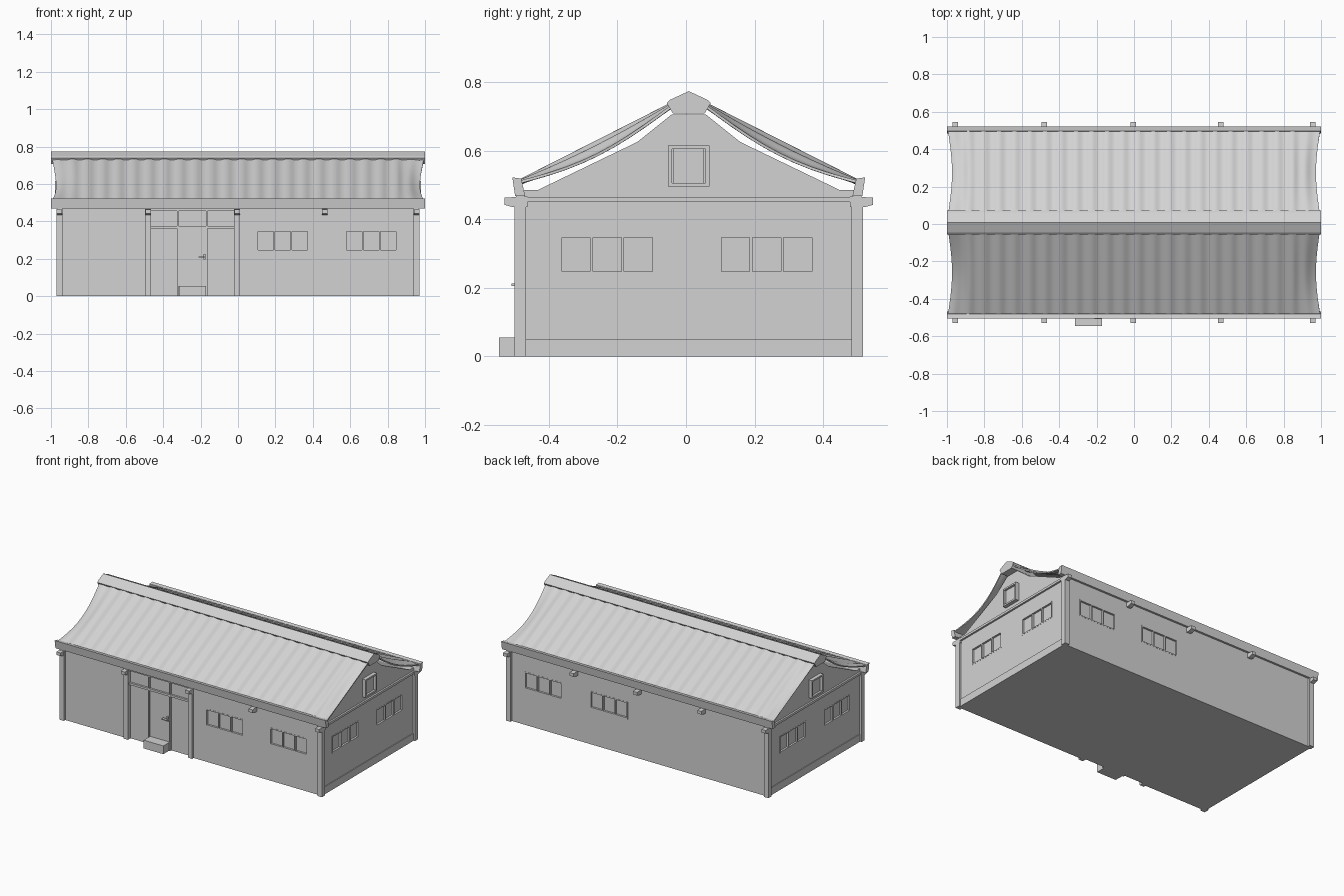
import bpy, bmesh, math
from mathutils import Vector

if "Cube" in bpy.data.objects:
    bpy.data.objects.remove(bpy.data.objects["Cube"], do_unlink=True)

YC = 0.008          # centre line of the building
WX, WY = 0.955, 0.492   # half size of the wall block

grey = bpy.data.materials.new("plain_grey")
grey.use_nodes = True
grey.diffuse_color = (0.65, 0.65, 0.65, 1)
grey.node_tree.nodes["Principled BSDF"].inputs["Base Color"].default_value = (0.65, 0.65, 0.65, 1)


def finish(name, bm):
    bmesh.ops.recalc_face_normals(bm, faces=bm.faces)
    mesh = bpy.data.meshes.new(name)
    bm.to_mesh(mesh)
    bm.free()
    mesh.materials.append(grey)
    ob = bpy.data.objects.new(name, mesh)
    bpy.context.collection.objects.link(ob)
    return ob


def add_box(bm, x0, x1, y0, y1, z0, z1):
    verts = bmesh.ops.create_cube(bm, size=1)["verts"]
    for v in verts:
        v.co = Vector((x0 if v.co.x < 0 else x1,
                       y0 if v.co.y < 0 else y1,
                       z0 if v.co.z < 0 else z1))


def boxes(name, items):
    bm = bmesh.new()
    for item in items:
        add_box(bm, *item)
    return finish(name, bm)


def extrude_x(name, profile, x0, x1):
    """Prism along x from a (y, z) outline."""
    bm = bmesh.new()
    face = bm.faces.new([bm.verts.new((x0, YC + y, z)) for y, z in profile])
    new = bmesh.ops.extrude_face_region(bm, geom=[face])["geom"]
    moved = [g for g in new if isinstance(g, bmesh.types.BMVert)]
    bmesh.ops.translate(bm, verts=moved, vec=(x1 - x0, 0, 0))
    return finish(name, bm)


def mirrored(half):
    """Complete a symmetric outline given its +y half, from bottom to top."""
    return half + [(-y, z) for y, z in reversed(half) if y > 0]


# Main wall block with gables
walls = extrude_x("walls", mirrored([(WY, 0), (WY, 0.485), (0.44, 0.485), (0.15, 0.625),
                                     (0.05, 0.705)]), -WX, WX)

# Window layout: wall axis, side of the wall, centre along the wall
windows = [("y", -1, 0.24), ("y", -1, 0.713), ("y", 1, 0.22), ("y", 1, 0.703)]
windows += [("x", s, c) for s in (-1, 1) for c in (-0.23, 0.235)]
WIN_Z0, WIN_Z1, WIN_HALF, DEEP = 0.24, 0.355, 0.14, 0.012


def on_wall(axis, side, a0, a1, z0, z1, d0, d1):
    """Box on a wall: a = along the wall, d = distance outside its face."""
    base = side * WX if axis == "x" else YC + side * WY
    lo, hi = sorted((base + side * d0, base + side * d1))
    return (lo, hi, a0, a1, z0, z1) if axis == "x" else (a0, a1, lo, hi, z0, z1)


# Cut the window and entrance recesses
cuts = [on_wall(a, s, c - WIN_HALF, c + WIN_HALF, WIN_Z0, WIN_Z1, -DEEP, 0.05)
        for a, s, c in windows]
cuts.append(on_wall("y", -1, -0.467, -0.018, -0.05, 0.462, -DEEP, 0.05))
cutter = boxes("recess_cutter", cuts)
mod = walls.modifiers.new("recesses", "BOOLEAN")
mod.object = cutter
mod.operation = "DIFFERENCE"
mod.solver = "EXACT"
bpy.context.view_layer.objects.active = walls
bpy.ops.object.modifier_apply(modifier=mod.name)
bpy.data.objects.remove(cutter, do_unlink=True)

# Window frames: outer rim and two mullions
T = 0.008
for i, (axis, side, c) in enumerate(windows):
    a0, a1 = c - WIN_HALF, c + WIN_HALF
    parts = [(a0, a1, WIN_Z0, WIN_Z0 + T), (a0, a1, WIN_Z1 - T, WIN_Z1)]
    for k in range(4):
        m = a0 + T / 2 + (a1 - a0 - T) * k / 3
        parts.append((m - T / 2, m + T / 2, WIN_Z0, WIN_Z1))
    boxes(f"window_frame_{i + 1}", [on_wall(axis, side, *p, -DEEP, 0.001) for p in parts])

# Entrance: mullions, transom, door leaf rails, handle and doorstep
entrance = [(-0.325, -0.317, 0, 0.465), (-0.17, -0.162, 0, 0.465),
            (-0.467, -0.018, 0.362, 0.376), (-0.467, -0.018, 0.455, 0.465)]
boxes("entrance_frame", [on_wall("y", -1, *p, -DEEP, 0.001) for p in entrance])
boxes("door", [on_wall("y", -1, -0.317, -0.17, 0.055, 0.362, -DEEP, -0.006)])
boxes("door_handle", [on_wall("y", -1, -0.184, -0.174, 0.195, 0.225, -0.006, 0.006),
                      on_wall("y", -1, -0.21, -0.174, 0.206, 0.213, 0.006, 0.025)])
boxes("doorstep", [(-0.315, -0.17, -0.545, -0.47, 0, 0.055)])

# Corner posts with caps, and the two posts beside the entrance
posts, caps = [], []
for sx in (-1, 1):
    for sy in (-1, 1):
        x, y = sx * 0.953, YC + sy * 0.491
        posts.append((x - 0.017, x + 0.017, y - 0.017, y + 0.017, 0, 0.465))
        caps.append((x - 0.014, x + 0.014, y - 0.013, y + 0.013, 0.465, 0.478))
for x in (-0.48, -0.005):
    posts.append((x - 0.016, x + 0.016, YC - 0.508, YC - 0.47, 0, 0.465))
boxes("posts", posts)
boxes("post_caps", caps)

# Plinth and ledge across each gable end
for name, z0, z1, out in (("plinth", 0, 0.05, 0.005), ("gable_ledge", 0.45, 0.465, 0.012)):
    boxes(name, [on_wall("x", s, YC - 0.48, YC + 0.48, z0, z1, -0.01, out) for s in (-1, 1)])

# Attic windows: raised square frame around a pane
GZ0, GZ1, GY, F = 0.495, 0.615, 0.06, 0.011
rim = [(-GY, GY, GZ0, GZ0 + F), (-GY, GY, GZ1 - F, GZ1),
       (-GY, -GY + F, GZ0, GZ1), (GY - F, GY, GZ0, GZ1)]
for side, name in ((-1, "right"), (1, "left")):
    boxes(f"attic_window_frame_{name}",
          [on_wall("x", side, YC + a0, YC + a1, z0, z1, -0.01, 0.024) for a0, a1, z0, z1 in rim])
    boxes(f"attic_window_pane_{name}",
          [on_wall("x", side, YC - 0.045, YC + 0.045, GZ0 + F, GZ1 - F, -0.01, 0.01)])

# Wedge-shaped beam ends under the eaves
for i, x in enumerate((-0.955, -0.48, -0.005, 0.463, 0.955)):
    for s, name in ((-1, "front"), (1, "back")):
        wedge = [(s * 0.47, 0.435), (s * 0.512, 0.435), (s * 0.537, 0.442),
                 (s * 0.537, 0.463), (s * 0.47, 0.466)]
        extrude_x(f"beam_end_{name}_{i + 1}", wedge, x - 0.015, x + 0.015)

# Eaves boards along both long sides
for s, name in ((-1, "front"), (1, "back")):
    board = [(s * 0.477, 0.468), (s * 0.506, 0.468), (s * 0.514, 0.522), (s * 0.488, 0.518)]
    extrude_x(f"eaves_board_{name}", board, -1, 1)


# Corrugated roof slopes that sag towards the free ends
def roof_slope(name, side):
    bm = bmesh.new()
    nx, nt = 288, 10
    grid = []
    for i in range(nx + 1):
        u = -1 + 2 * i / nx
        row = []
        for j in range(nt + 1):
            t = j / nt
            bow = math.sin(math.pi * t)
            end = max(0, (abs(u) - 0.855) / 0.145)
            wave = 0.005 * math.sin(2 * math.pi * u / 0.083)
            x = u * (1 - 0.022 * bow * end)
            y = YC + side * (0.492 - 0.452 * t)
            z = 0.512 + 0.229 * t + wave * (1 - 0.6 * end) - 0.035 * bow * end ** 1.5
            row.append(bm.verts.new((x * 0.995, y, z)))
        grid.append(row)
    for i in range(nx):
        for j in range(nt):
            bm.faces.new((grid[i][j], grid[i + 1][j], grid[i + 1][j + 1], grid[i][j + 1]))
    ob = finish(name, bm)
    if ob.data.polygons[0].normal.z < 0:
        ob.data.flip_normals()
    solid = ob.modifiers.new("sheet", "SOLIDIFY")
    solid.thickness = 0.008
    solid.offset = -1
    bpy.ops.object.select_all(action="DESELECT")
    ob.select_set(True)
    bpy.context.view_layer.objects.active = ob
    bpy.ops.object.modifier_apply(modifier=solid.name)
    bpy.ops.object.shade_smooth_by_angle(angle=math.radians(35))


roof_slope("roof_front", -1)
roof_slope("roof_back", 1)

# Ridge cap
extrude_x("ridge_cap", mirrored([(0.046, 0.708), (0.064, 0.738), (0.054, 0.748), (0, 0.773)]), -1, 1)
